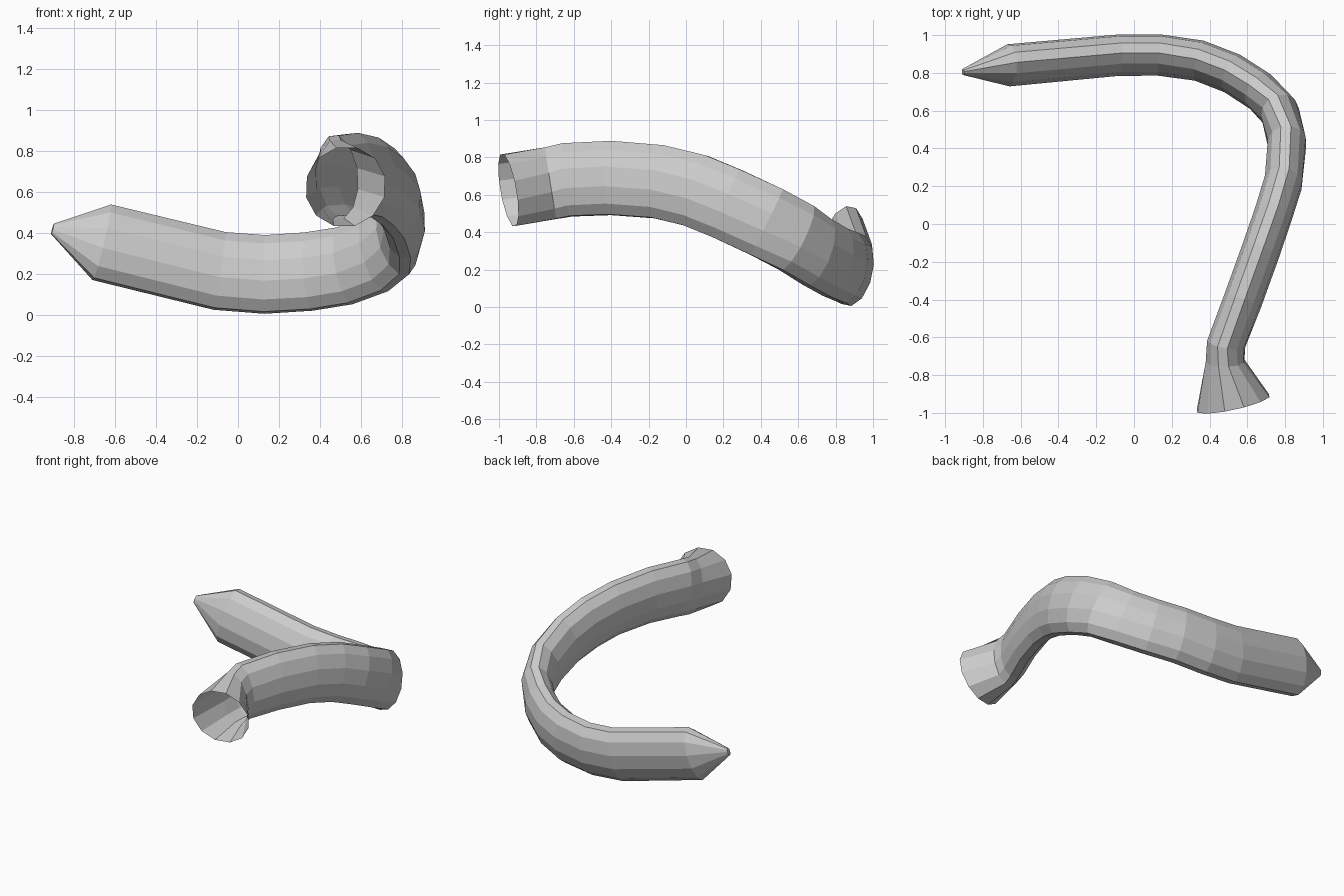
import bpy, bmesh, math
from mathutils import Vector

if "Cube" in bpy.data.objects:
    bpy.data.objects.remove(bpy.data.objects["Cube"])

SIDES = 12

# Stations along the tube: centre, half width, half height, lean of the section's top, optional direction
stations = [
    ((-0.905, 0.805, 0.42), 0.016, 0.027, (0, 0.2), None),
    ((-0.665, 0.84, 0.355), 0.107, 0.195, (0, 0.2), None),
    ((-0.09, 0.893, 0.215), 0.105, 0.197, (0, 0.2), None),
    ((0.13, 0.895, 0.198), 0.105, 0.197, (0, 0.2), None),
    ((0.345, 0.865, 0.212), 0.105, 0.197, (0.03, 0.16), None),
    ((0.52, 0.797, 0.24), 0.105, 0.197, (0.05, 0.12), None),
    ((0.67, 0.70, 0.295), 0.105, 0.198, (0.05, 0.06), None),
    ((0.773, 0.59, 0.37), 0.104, 0.2, (0.03, 0), None),
    ((0.81, 0.43, 0.455), 0.104, 0.202, (0, 0), None),
    ((0.79, 0.22, 0.553), 0.103, 0.202, (-0.05, 0), None),
    ((0.737, 0.05, 0.623), 0.102, 0.203, (-0.08, 0), None),
    ((0.67, -0.145, 0.67), 0.102, 0.203, (-0.1, 0), None),
    ((0.578, -0.4, 0.69), 0.102, 0.204, (-0.1, 0), None),
    ((0.488, -0.635, 0.68), 0.102, 0.203, (-0.08, 0), None),
    ((0.482, -0.725, 0.662), 0.104, 0.2, (-0.04, 0), (0.0, -1, -0.16)),
    ((0.525, -0.95, 0.625), 0.202, 0.2, (0, 0), (0.21, -0.96, -0.17)),
]

bm = bmesh.new()
centres = [Vector(s[0]) for s in stations]
rings = []
for i, (c, hw, hh, lean, direction) in enumerate(stations):
    before, after = centres[max(i - 1, 0)], centres[min(i + 1, len(centres) - 1)]
    if direction:
        tangent = Vector(direction).normalized()
    else:
        tangent = ((after - centres[i]).normalized() + (centres[i] - before).normalized()).normalized()
    up = Vector((lean[0], lean[1], 1))
    up = (up - tangent * up.dot(tangent)).normalized()
    side = tangent.cross(up)
    ring = []
    for k in range(SIDES):
        a = 2 * math.pi * (k + 0.5) / SIDES
        ring.append(bm.verts.new(centres[i] + side * hw * math.sin(a) + up * hh * math.cos(a)))
    rings.append(ring)

# Tube wall, left open at the flared mouth
for r, s in zip(rings, rings[1:]):
    for k in range(SIDES):
        j = (k + 1) % SIDES
        bm.faces.new((r[k], r[j], s[j], s[k]))

# Closed tip
bm.faces.new(rings[0])
bmesh.ops.recalc_face_normals(bm, faces=bm.faces[:])

mesh = bpy.data.meshes.new("curved_tube")
bm.to_mesh(mesh)
bm.free()
tube = bpy.data.objects.new("curved_tube", mesh)
bpy.context.collection.objects.link(tube)
